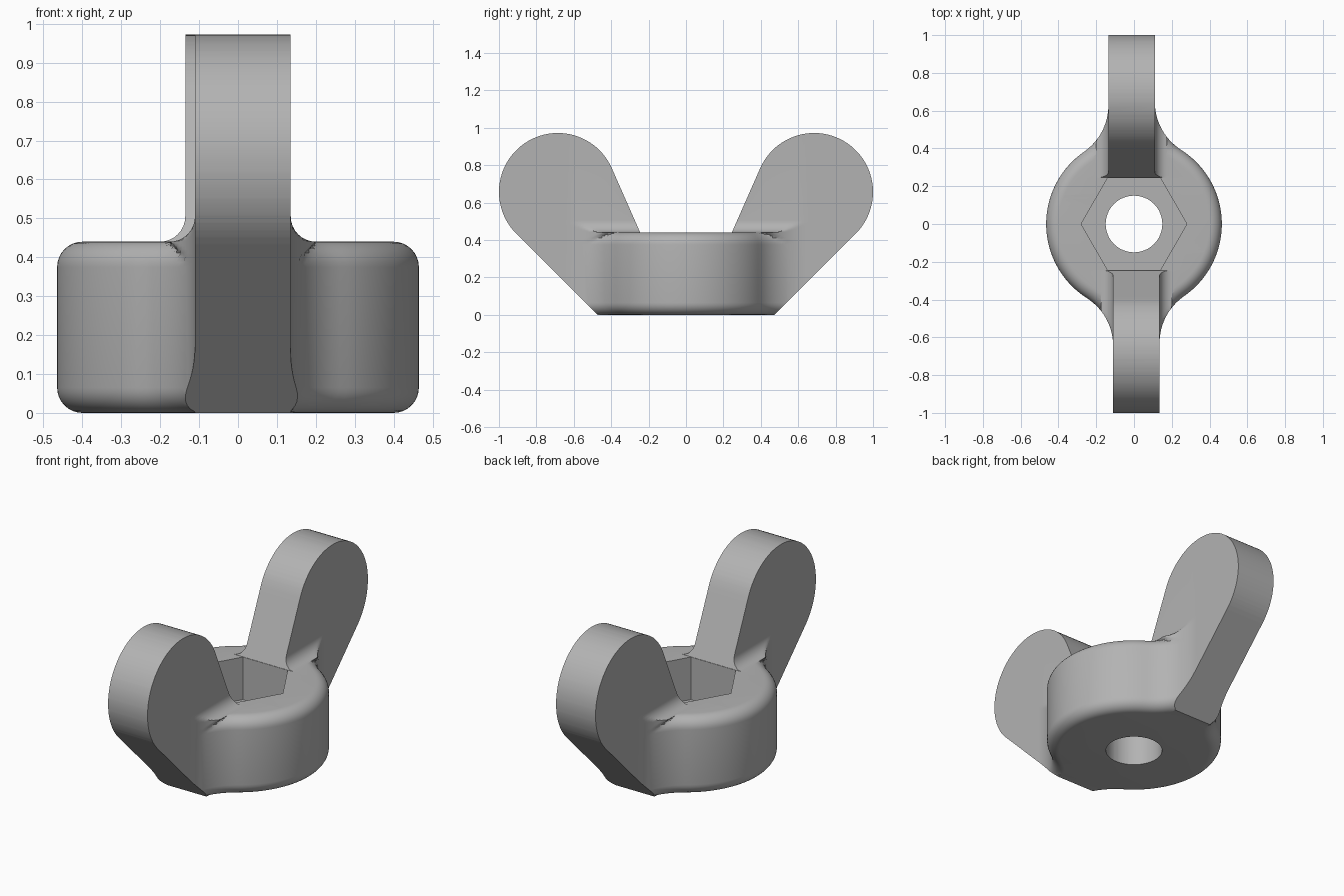
import bpy, bmesh, math

cube = bpy.data.objects.get("Cube")
if cube:
    bpy.data.objects.remove(cube, do_unlink=True)

R, H = 0.465, 0.44          # hub radius and height
WING, SHIFT = 0.123, 0.0125  # wing half thickness and sideways stagger
BLEND, ROUND = 0.3, 0.065    # plan fillet radius, edge rounding radius

steel = bpy.data.materials.new("grey steel")
steel.use_nodes = True
colour = (0.45, 0.45, 0.45, 1)
steel.diffuse_color = colour
steel.node_tree.nodes["Principled BSDF"].inputs["Base Color"].default_value = colour


def make_object(name, bm):
    bmesh.ops.recalc_face_normals(bm, faces=bm.faces)
    mesh = bpy.data.meshes.new(name)
    bm.to_mesh(mesh)
    bm.free()
    mesh.materials.append(steel)
    obj = bpy.data.objects.new(name, mesh)
    bpy.context.collection.objects.link(obj)
    return obj


def outline(y, w, inset):
    """Half width of the hub flowing into a wing, offset inwards by inset."""
    cx, y = w + BLEND, abs(y)
    cy = math.sqrt((R + BLEND) ** 2 - cx ** 2)
    if y < cy * (R - inset) / (R + BLEND):
        return math.sqrt((R - inset) ** 2 - y * y)
    if y < cy:
        return cx - math.sqrt((BLEND + inset) ** 2 - (cy - y) ** 2)
    return w - inset


def half_width(y, side, inset, root):
    """inset None means above the hub; root is the fillet at the wing foot."""
    w = WING - side * math.copysign(SHIFT, y)
    x = w + max(0, min(root, outline(y, w, 0) - w))
    return x if inset is None else max(x, outline(y, w, inset))


# Levels of the loft: (height, edge inset, wing foot fillet)
STEPS = 8
angles = [math.pi / 2 * i / STEPS for i in range(STEPS + 1)]
levels = [(ROUND * (1 - math.sin(a)), ROUND * (1 - math.cos(a)), 0)
          for a in reversed(angles)]
levels += [(H - ROUND * (1 - math.sin(a)), ROUND * (1 - math.cos(a)), ROUND * math.sin(a))
           for a in angles]
levels += [(H + ROUND * (1 - math.cos(a)), None, ROUND * (1 - math.sin(a)))
           for a in angles]
levels += [(1.1, None, 0)]

# Hub and wings as one lofted block
bm = bmesh.new()
N = 140
ys = [-1.1 + 2.2 * (i + 0.5) / N for i in range(N)]
loops = []
for z, inset, root in levels:
    right = [bm.verts.new((half_width(y, 1, inset, root), y, z)) for y in ys]
    left = [bm.verts.new((-half_width(y, -1, inset, root), y, z)) for y in reversed(ys)]
    loops.append(right + left)
for low, high in zip(loops, loops[1:]):
    for i in range(len(low)):
        j = (i + 1) % len(low)
        bm.faces.new((low[i], low[j], high[j], high[i]))
for loop in (loops[0], loops[-1]):
    for i in range(N - 1):
        bm.faces.new((loop[i], loop[i + 1], loop[-2 - i], loop[-1 - i]))
bmesh.ops.remove_doubles(bm, verts=bm.verts, dist=1e-5)
nut = make_object("wing_nut_body", bm)

# Side silhouette of both wings, extruded across the block
cy, cz, cr = 0.685, 0.657, 0.315
half = [(0.474, 0)]
for i in range(49):
    a = math.radians(-45 + 201 * i / 48)
    half.append((cy + cr * math.cos(a), cz + cr * math.sin(a)))
half.append((0.245, H))
profile = half + [(-y, z) for y, z in reversed(half)]
bm = bmesh.new()
face = bm.faces.new([bm.verts.new((-0.6, y, z)) for y, z in profile])
extruded = bmesh.ops.extrude_face_region(bm, geom=[face])
bmesh.ops.translate(bm, vec=(1.2, 0, 0),
                    verts=[v for v in extruded["geom"] if isinstance(v, bmesh.types.BMVert)])
silhouette = make_object("silhouette_cutter", bm)


def prism(name, sides, radius, bottom, top):
    bm = bmesh.new()
    ring = [(radius * math.cos(math.tau * i / sides), radius * math.sin(math.tau * i / sides))
            for i in range(sides)]
    low, high = [[bm.verts.new((x, y, z)) for x, y in ring] for z in (bottom, top)]
    bm.faces.new(low)
    bm.faces.new(high)
    for i in range(sides):
        j = (i + 1) % sides
        bm.faces.new((low[i], low[j], high[j], high[i]))
    return make_object(name, bm)


# Hexagonal pocket and round bolt hole
pocket = prism("pocket_cutter", 6, 0.28, 0.2, 0.8)
hole = prism("hole_cutter", 64, 0.15, -0.2, 0.6)

bpy.ops.object.select_all(action="DESELECT")
nut.select_set(True)
bpy.context.view_layer.objects.active = nut
for cutter, operation in ((silhouette, "INTERSECT"), (pocket, "DIFFERENCE"), (hole, "DIFFERENCE")):
    mod = nut.modifiers.new(cutter.name, "BOOLEAN")
    mod.operation, mod.solver, mod.object = operation, "EXACT", cutter
    bpy.ops.object.modifier_apply(modifier=mod.name)
    bpy.data.objects.remove(cutter, do_unlink=True)
bpy.ops.object.shade_smooth_by_angle(angle=math.radians(30))
